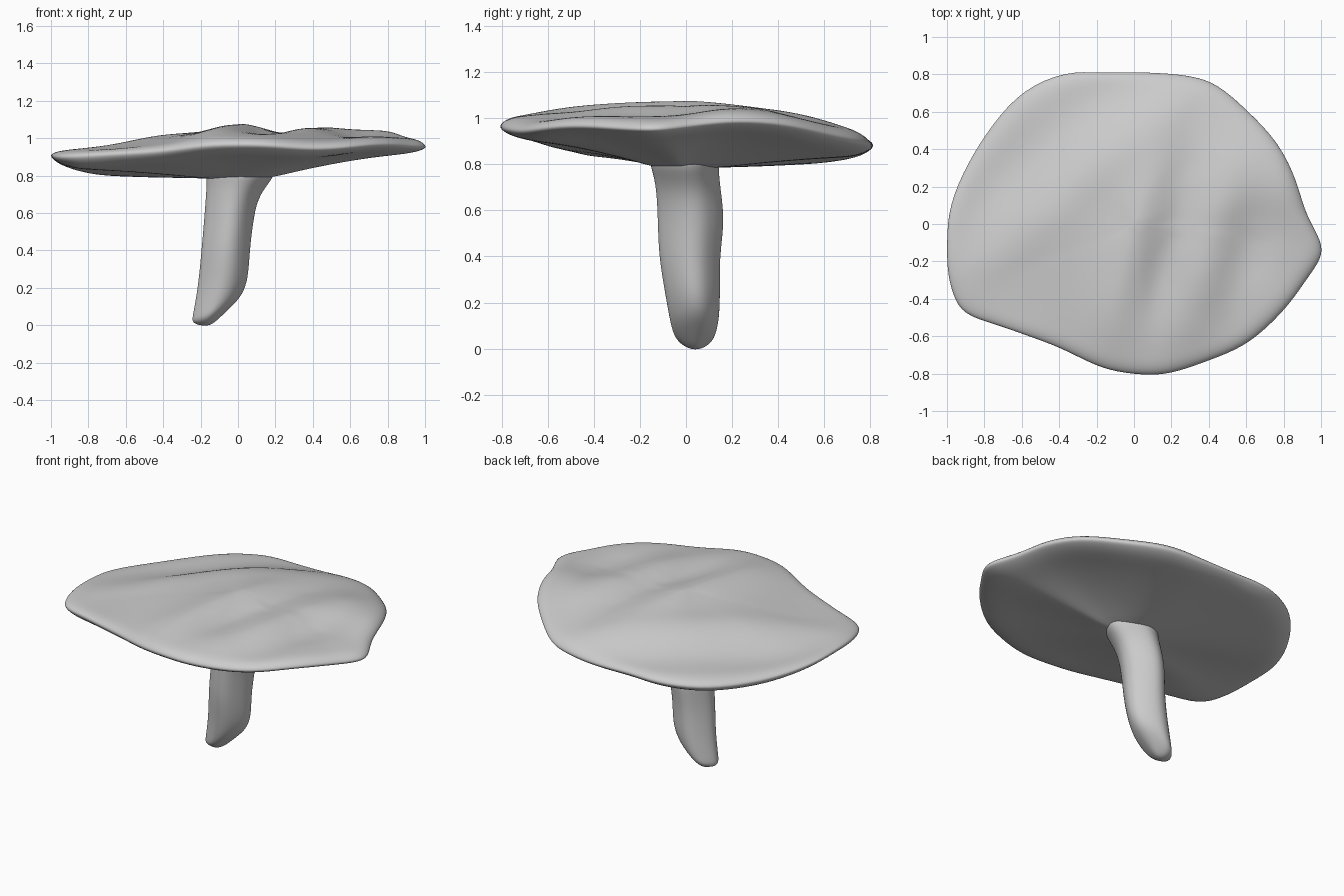
import bpy, bmesh, math

if "Cube" in bpy.data.objects:
    bpy.data.objects.remove(bpy.data.objects["Cube"])

grey = bpy.data.materials.new("pale grey")
grey.diffuse_color = (0.6, 0.6, 0.6, 1)
grey.use_nodes = True
grey.node_tree.nodes["Principled BSDF"].inputs["Base Color"].default_value = grey.diffuse_color


def make_object(name, rings, start, end):
    """Skin closed rings of points, closing both ends with a centre point."""
    bm = bmesh.new()
    loops = [[bm.verts.new(p) for p in ring] for ring in rings]
    n = len(loops[0])
    for a, b in zip(loops, loops[1:]):
        for i in range(n):
            j = (i + 1) % n
            bm.faces.new((a[i], a[j], b[j], b[i]))
    for loop, tip in ((loops[0], start), (loops[-1], end)):
        centre = bm.verts.new(tip)
        for i in range(n):
            bm.faces.new((loop[i], loop[(i + 1) % n], centre))
    bmesh.ops.recalc_face_normals(bm, faces=bm.faces)
    for f in bm.faces:
        f.smooth = True
    mesh = bpy.data.meshes.new(name)
    bm.to_mesh(mesh)
    bm.free()
    mesh.materials.append(grey)
    obj = bpy.data.objects.new(name, mesh)
    bpy.context.collection.objects.link(obj)
    sub = obj.modifiers.new("smooth", 'SUBSURF')
    sub.levels = sub.render_levels = 2
    return obj


# Cap rim: x, y, z around the uneven outline
rim = [(1.02, -.10, .95), (1.012, -.19, .95), (.93, -.30, .955), (.85, -.42, .965),
       (.73, -.55, .965), (.59, -.665, .95), (.41, -.735, .94), (.23, -.80, .955),
       (.10, -.82, .965), (-.10, -.80, .965), (-.23, -.755, .955), (-.40, -.665, .93),
       (-.57, -.605, .92), (-.75, -.54, .91), (-.925, -.49, .90), (-.98, -.38, .90),
       (-1.01, -.25, .91), (-1.01, -.08, .91), (-1.0, .10, .90), (-.90, .33, .87),
       (-.765, .54, .86), (-.60, .73, .865), (-.36, .828, .88), (-.18, .815, .885),
       (0, .82, .88), (.16, .815, .88), (.31, .80, .89), (.45, .76, .90),
       (.61, .615, .93), (.785, .44, .975), (.885, .22, .99), (.925, .05, .97)]


def bump(d, width):
    return math.exp(-(d / width) ** 2)


def waves(x, y):
    """Slanted ridges and dips, and the shoulder at the back left."""
    u = x - 0.25 * y
    fade = bump(y + 0.15, 0.65)
    z = (.035 * bump(u, .14) - .03 * bump(u - .22, .09)
         + .025 * bump(u - .45, .1) - .03 * bump(u - .65, .11)) * fade
    z -= .04 * bump(x + .72, .3) * bump(y + .2, .5)
    z += .02 * bump(math.hypot(x - .05, y + .6), .25)
    # plateau edge, then a drop to the low outer brim
    s = -.67 * x + .74 * y
    z += .02 * bump(s - .36, .13) - .045 * bump(s - .66, .17)
    return z + .05 * bump(math.hypot(x - .76, y - .25), .2)


def top_ring(f):
    edge = min(1, (1 - f) / .04)
    return [(x * f, y * f, z + edge * (.03 + .008 * x) + (1.01 - z) * (1 - f * f)
             + waves(x * f, y * f) * (1 - f ** 6)) for x, y, z in rim]


def under_ring(f):
    """Shallow outer brim that funnels down to the stem."""
    edge = min(1, (1 - f) / .06)
    w = min(1, (1 - f) / .85) ** 1.6
    ring = []
    for x, y, z in rim:
        outer = z - edge * (.047 - .018 * x)
        low = .008 * bump(math.hypot(x * f + .55, y * f - .2), .25)
        ring.append((x * f, y * f, outer * (1 - w) + .783 * w - low))
    return ring


fractions = [.06, .15, .24, .33, .42, .51, .60, .69, .78, .86, .92, .97]
rings = [top_ring(f) for f in fractions] + [[p for p in rim]]
rings += [under_ring(f) for f in (.97, .9, .75, .6, .45, .3, .15)]
make_object("mushroom_cap", rings, (0, 0, 1.075), (0, 0, .78))

# Stem: height, x range, y range, tilt of the section
levels = [(.005, -.21, -.13, .00, .08, .1), (.04, -.245, -.07, -.045, .12, .3),
          (.09, -.243, .0, -.062, .135, .35), (.15, -.23, .035, -.075, .145, .3),
          (.25, -.21, .055, -.092, .148, .1),
          (.40, -.195, .063, -.118, .145, 0), (.55, -.182, .08, -.122, .168, 0),
          (.68, -.172, .105, -.127, .152, 0), (.76, -.167, .165, -.142, .142, 0),
          (.81, -.17, .20, -.16, .145, 0), (.88, -.15, .18, -.14, .13, 0)]


def stem_ring(z, x0, x1, y0, y1, tilt):
    ring = []
    for i in range(16):
        a = math.tau * i / 16
        # four soft lobes give the fluted look
        r = .99 + .06 * math.cos(4 * a - math.pi * .2)
        dx = math.cos(a) * (x1 - x0) / 2 * r
        dy = math.sin(a) * (y1 - y0) / 2 * r
        ring.append(((x0 + x1) / 2 + dx, (y0 + y1) / 2 + dy, z + tilt * dx))
    return ring


make_object("mushroom_stem", [stem_ring(*v) for v in levels],
            (-.17, .04, -.005), (0, 0, .89))
